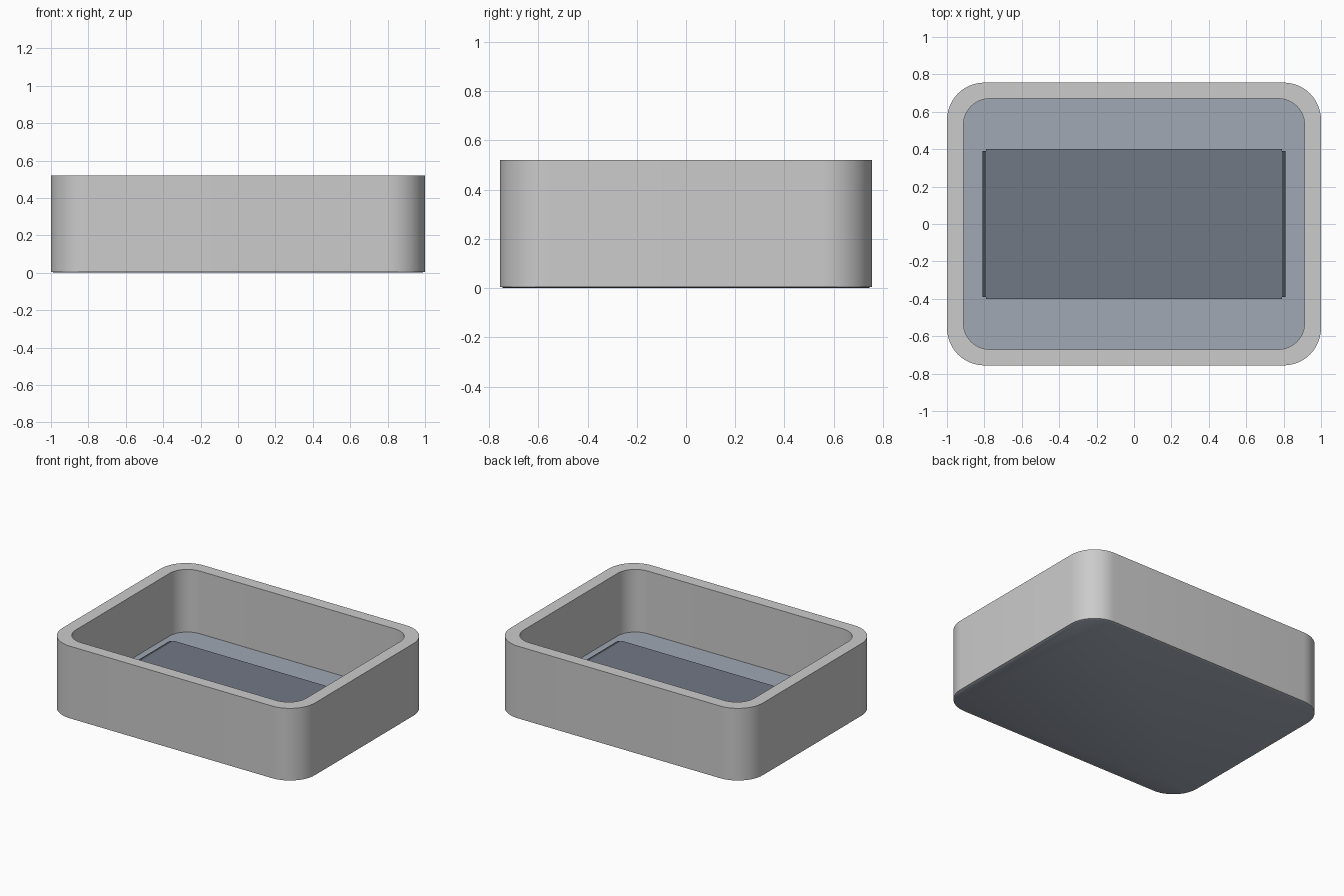
import bpy, bmesh, math

if "Cube" in bpy.data.objects:
    bpy.data.objects.remove(bpy.data.objects["Cube"])


def material(name, rgb):
    m = bpy.data.materials.new(name)
    m.diffuse_color = (*rgb, 1)
    m.use_nodes = True
    m.node_tree.nodes["Principled BSDF"].inputs["Base Color"].default_value = m.diffuse_color
    return m


def outline(hx, hy, r, steps=12):
    """Rounded rectangle, counter-clockwise."""
    pts = []
    for k, (sx, sy) in enumerate([(1, 1), (-1, 1), (-1, -1), (1, -1)]):
        for i in range(steps + 1):
            a = math.pi / 2 * (k + i / steps)
            pts.append((sx * (hx - r) + r * math.cos(a),
                        sy * (hy - r) + r * math.sin(a)))
    return pts


def loft(name, sections, mat=None, closed=False):
    """Skin a stack of (half x, half y, radius, z) sections; cap or close into a ring."""
    bm = bmesh.new()
    loops = [[bm.verts.new((x, y, z)) for x, y in outline(hx, hy, r)]
             for hx, hy, r, z in sections]
    pairs = list(zip(loops, loops[1:]))
    if closed:
        pairs.append((loops[-1], loops[0]))
    else:
        bm.faces.new(loops[0][::-1])
        bm.faces.new(loops[-1])
    for a, b in pairs:
        n = len(a)
        for i in range(n):
            j = (i + 1) % n
            bm.faces.new((a[i], a[j], b[j], b[i]))
    bmesh.ops.recalc_face_normals(bm, faces=bm.faces)
    me = bpy.data.meshes.new(name)
    bm.to_mesh(me)
    bm.free()
    ob = bpy.data.objects.new(name, me)
    bpy.context.collection.objects.link(ob)
    if mat:
        me.materials.append(mat)
    bpy.ops.object.select_all(action='DESELECT')
    ob.select_set(True)
    bpy.context.view_layer.objects.active = ob
    bpy.ops.object.shade_smooth_by_angle(angle=math.radians(30))
    return ob


def box(name, size, loc, mat):
    bpy.ops.mesh.primitive_cube_add(size=1, location=loc)
    ob = bpy.context.object
    ob.name = name
    ob.scale = size
    bpy.ops.object.transform_apply(location=False, rotation=False, scale=True)
    ob.data.materials.append(mat)
    return ob


light = material("light_grey", (0.352, 0.392, 0.456))
dark = material("dark_grey", (0.165, 0.188, 0.231))
trim = material("trim_grey", (0.06, 0.07, 0.085))

# Rounded wall ring, open at top and bottom
OUT, INN = (1.0, 0.756, 0.2), (0.912, 0.67, 0.14)
loft("wall", [(*OUT, 0.004), (*OUT, 0.52), (*INN, 0.52), (*INN, 0.004)], closed=True)

# Floor plate closing the bottom
loft("floor_plate", [(0.985, 0.741, 0.175, 0.0), (0.992, 0.748, 0.18, 0.004),
                     (0.992, 0.748, 0.18, 0.072)], light)

# Raised panel lying on the floor, with a narrow strip at each end
box("floor_panel", (1.58, 0.8, 0.06), (0, 0, 0.09), dark)
for side, s in (("left", -1), ("right", 1)):
    box(side + "_panel_strip", (0.03, 0.78, 0.058), (s * 0.796, 0, 0.089), trim)
